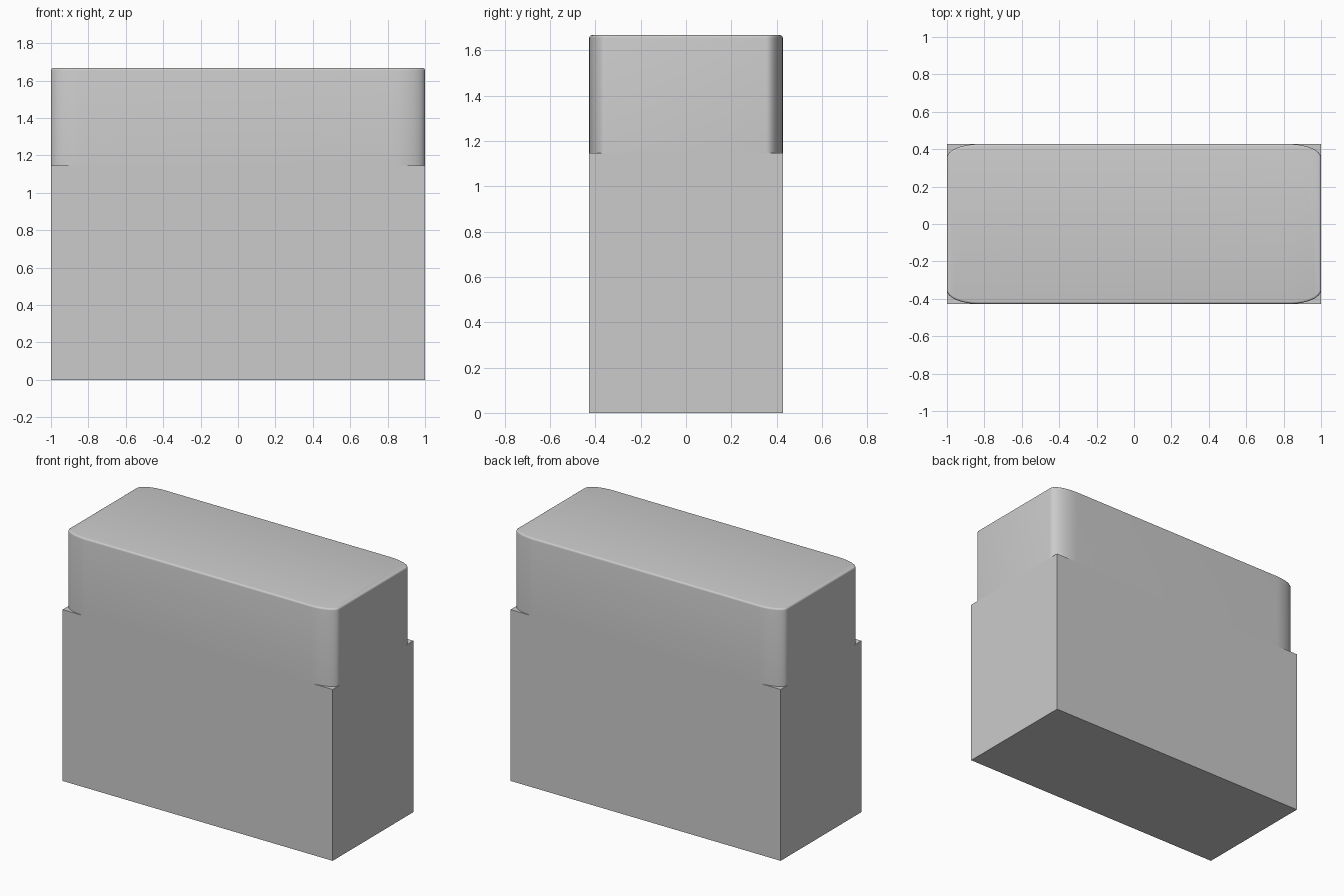
import bpy, bmesh
from math import sin, cos, pi, radians

if "Cube" in bpy.data.objects:
    bpy.data.objects.remove(bpy.data.objects["Cube"])

HX, HY = 1.0, 0.427          # half width and half depth
SPLIT, TOP = 1.147, 1.667    # lid seam and overall height
RX, RY = 0.17, 0.073         # elliptical corner radii of the lid
EDGE = 0.012                 # small rounding of the lid's top rim
STEPS = 12


def finish(name, bm):
    bmesh.ops.recalc_face_normals(bm, faces=bm.faces)
    mesh = bpy.data.meshes.new(name)
    bm.to_mesh(mesh)
    bm.free()
    obj = bpy.data.objects.new(name, mesh)
    bpy.context.collection.objects.link(obj)
    return obj


def lid_ring(bm, inset, z):
    """Rectangle with elliptical corners at height z."""
    ring = []
    for quarter, (sx, sy) in enumerate([(1, 1), (-1, 1), (-1, -1), (1, -1)]):
        for i in range(STEPS + 1):
            a = (quarter + i / STEPS) * pi / 2
            x = sx * (HX - RX) + (RX - inset) * cos(a)
            y = sy * (HY - RY) + (RY - inset) * sin(a)
            ring.append(bm.verts.new((x, y, z)))
    return ring


# Square-cornered lower body
bm = bmesh.new()
bmesh.ops.create_cube(bm, size=1)
for v in bm.verts:
    v.co = (v.co.x * 2 * HX, v.co.y * 2 * HY, (v.co.z + 0.5) * SPLIT)
finish("lower_body", bm)

# Rounded-corner upper body with a softened top rim
bm = bmesh.new()
rings = [lid_ring(bm, 0, SPLIT)]
for i in range(5):
    a = i / 4 * pi / 2
    rings.append(lid_ring(bm, EDGE * (1 - cos(a)), TOP - EDGE * (1 - sin(a))))
for low, high in zip(rings, rings[1:]):
    for i in range(len(low)):
        j = (i + 1) % len(low)
        bm.faces.new((low[i], low[j], high[j], high[i]))
bm.faces.new(rings[-1])
bm.faces.new(rings[0][::-1])
upper = finish("rounded_upper_body", bm)

bpy.context.view_layer.objects.active = upper
upper.select_set(True)
bpy.ops.object.shade_smooth_by_angle(angle=radians(35))
